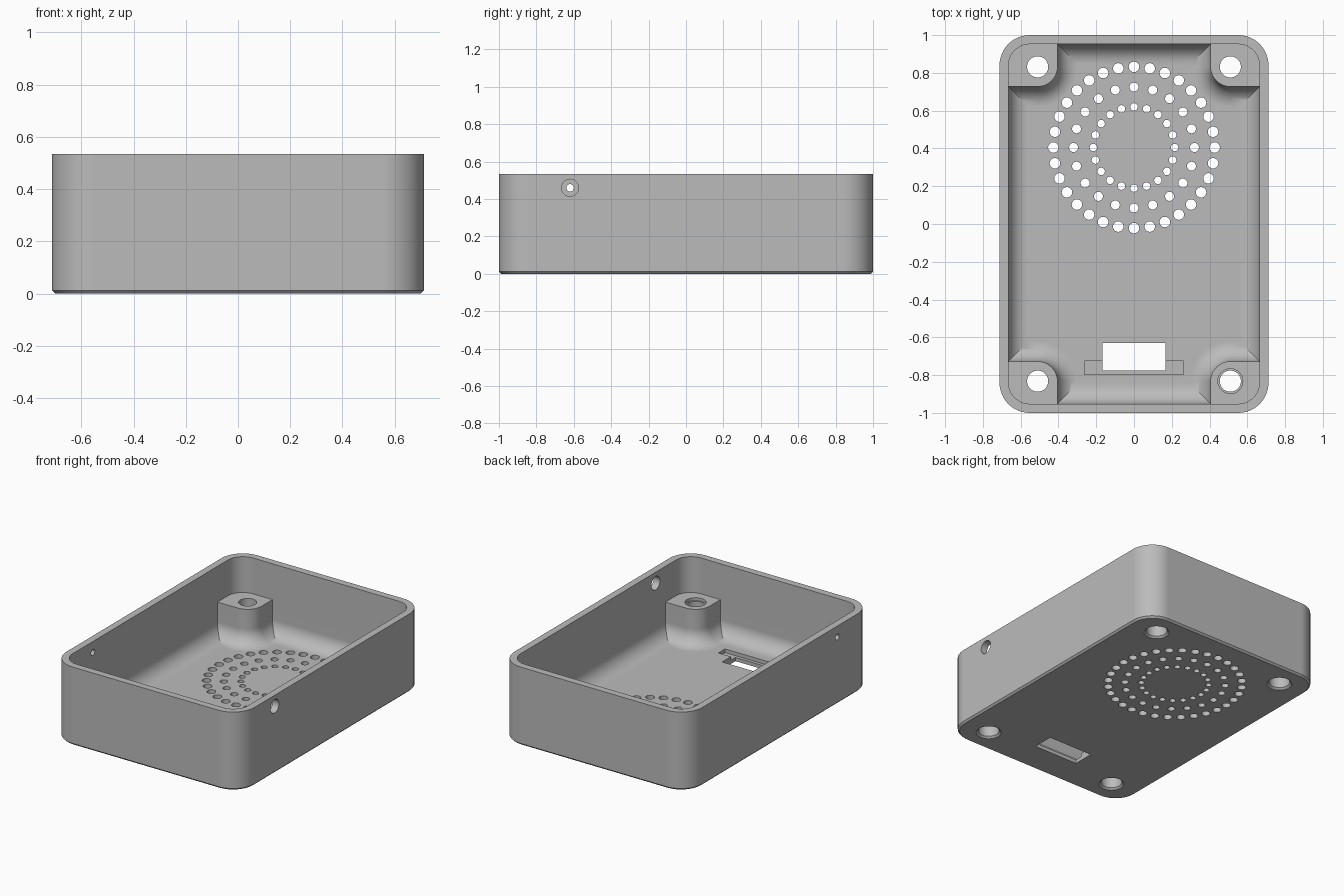
import bpy
import bmesh
from math import sin, cos, pi
from mathutils import Matrix

cube = bpy.data.objects.get("Cube")
if cube:
    bpy.data.objects.remove(cube, do_unlink=True)

HX, HY, HEIGHT = 0.712, 1.0, 0.535     # outer half sizes and height
WALL, FLOOR, FILLET = 0.048, 0.05, 0.105
IX, IY = HX - WALL, HY - WALL          # inner half sizes
BX, BY, BR, BTOP = 0.51, 0.832, 0.105, 0.29   # corner boss centre, radius, top

grey = bpy.data.materials.new("plain grey")
grey.use_nodes = True
grey.diffuse_color = (0.5, 0.5, 0.5, 1)
grey.node_tree.nodes["Principled BSDF"].inputs["Base Color"].default_value = (0.5, 0.5, 0.5, 1)


def arc(cx, cy, r, start, end, steps):
    return [(cx + r * cos(start + (end - start) * i / steps),
             cy + r * sin(start + (end - start) * i / steps)) for i in range(steps + 1)]


def circle(cx, cy, r, n=32):
    return arc(cx, cy, r, 0, 2 * pi, n)[:-1]


def box(x0, x1, y0, y1):
    return [(x0, y0), (x1, y0), (x1, y1), (x0, y1)]


def rounded_box(hx, hy, r):
    pts = []
    for k, (sx, sy) in enumerate([(1, 1), (-1, 1), (-1, -1), (1, -1)]):
        pts += arc(sx * (hx - r), sy * (hy - r), r, k * pi / 2, (k + 1) * pi / 2, 12)
    return pts


def boss_outline(d):
    """Inner outline that steps around the four bosses, moved inward by d."""
    quad = [(IX - d, BY - BR - d)]
    quad += arc(BX, BY, BR + d, 1.5 * pi, pi, 12)
    quad += [(BX - BR - d, IY - d)]
    pts = []
    for sx, sy in [(1, 1), (-1, 1), (-1, -1), (1, -1)]:
        part = [(sx * x, sy * y) for x, y in quad]
        pts += part if sx * sy > 0 else part[::-1]
    return pts


def loft(bm, rings):
    """Closed solid through (outline, height) rings."""
    rows = [[bm.verts.new((x, y, z)) for x, y in outline] for outline, z in rings]
    n = len(rows[0])
    bm.faces.new(rows[0][::-1])
    bm.faces.new(rows[-1])
    for a, b in zip(rows, rows[1:]):
        for i in range(n):
            j = (i + 1) % n
            bm.faces.new((a[i], a[j], b[j], b[i]))


def make(name, solids, matrix=None):
    bm = bmesh.new()
    for rings in solids:
        loft(bm, rings)
    if matrix:
        bm.transform(matrix)
    bmesh.ops.recalc_face_normals(bm, faces=bm.faces)
    mesh = bpy.data.meshes.new(name)
    bm.to_mesh(mesh)
    bm.free()
    mesh.materials.append(grey)
    obj = bpy.data.objects.new(name, mesh)
    bpy.context.collection.objects.link(obj)
    return obj


# Outer shell with a small chamfer under the base
shell = make("enclosure_shell", [[
    (rounded_box(HX - 0.012, HY - 0.012, 0.148), 0),
    (rounded_box(HX, HY, 0.16), 0.012),
    (rounded_box(HX, HY, 0.16), HEIGHT)]])
bpy.context.view_layer.objects.active = shell
shell.select_set(True)


def cut(name, solids, matrix=None):
    cutter = make(name, solids, matrix)
    cutter.hide_render = True
    mod = shell.modifiers.new(name, 'BOOLEAN')
    mod.operation, mod.solver, mod.object = 'DIFFERENCE', 'EXACT', cutter
    bpy.ops.object.modifier_apply(modifier=name)
    bpy.data.objects.remove(cutter, do_unlink=True)


# Cavity above the bosses, then the filleted cavity between them
inner = rounded_box(IX, IY, 0.112)
cut("upper_cavity", [[(inner, BTOP), (inner, HEIGHT + 0.1)]])
rings = []
for i in range(11):
    t = pi / 2 * i / 10
    rings.append((boss_outline(FILLET * (1 - sin(t))), FLOOR + FILLET * (1 - cos(t))))
cut("lower_cavity", [rings + [(boss_outline(0), BTOP + 0.06)]])

# Screw holes: chamfered mouth and wider bore from below
screw_holes = []
for sx in (-1, 1):
    for sy in (-1, 1):
        c = (sx * BX, sy * BY)
        screw_holes.append([
            (circle(*c, 0.09), -0.01), (circle(*c, 0.08), 0), (circle(*c, 0.067), 0.012),
            (circle(*c, 0.067), 0.2), (circle(*c, 0.056), 0.2), (circle(*c, 0.056), BTOP + 0.05)])
cut("screw_holes", screw_holes)
rim = circle(BX, -BY, 0.066)
cut("boss_counterbore", [[(rim, BTOP - 0.02), (rim, BTOP + 0.05)]])

# Three rings of round vents
vents = []
for radius, size, count in [(0.427, 0.028, 32), (0.32, 0.024, 20), (0.215, 0.02, 20)]:
    for x, y in circle(0, 0.405, radius, count):
        hole = circle(x, y, size, 16)
        vents.append([(hole, -0.05), (hole, FLOOR + 0.001)])
cut("vents", vents)

# Slot in the floor with a shallow stepped pocket
slot = box(-0.168, 0.168, -0.775, -0.63)
cut("floor_slot", [[(slot, -0.05), (slot, FLOOR + 0.02)]])
pocket = box(-0.262, 0.262, -0.797, -0.725)
cut("slot_pocket", [[(pocket, 0.025), (pocket, FLOOR + 0.02)]])

# Side ports: large on the left wall, small on the right wall
for name, x, r in [("large_port", HX, 0.046), ("small_port", -HX, 0.02)]:
    c = circle(0, 0, r, 24)
    place = Matrix.Translation((x, -0.62, 0.46)) @ Matrix.Rotation(pi / 2, 4, 'Y')
    cut(name, [[(c, -0.1), (c, 0.1)]], place)

bpy.ops.object.shade_smooth_by_angle(angle=pi / 6)
normals = shell.modifiers.new("weighted_normals", 'WEIGHTED_NORMAL')
normals.keep_sharp = True
